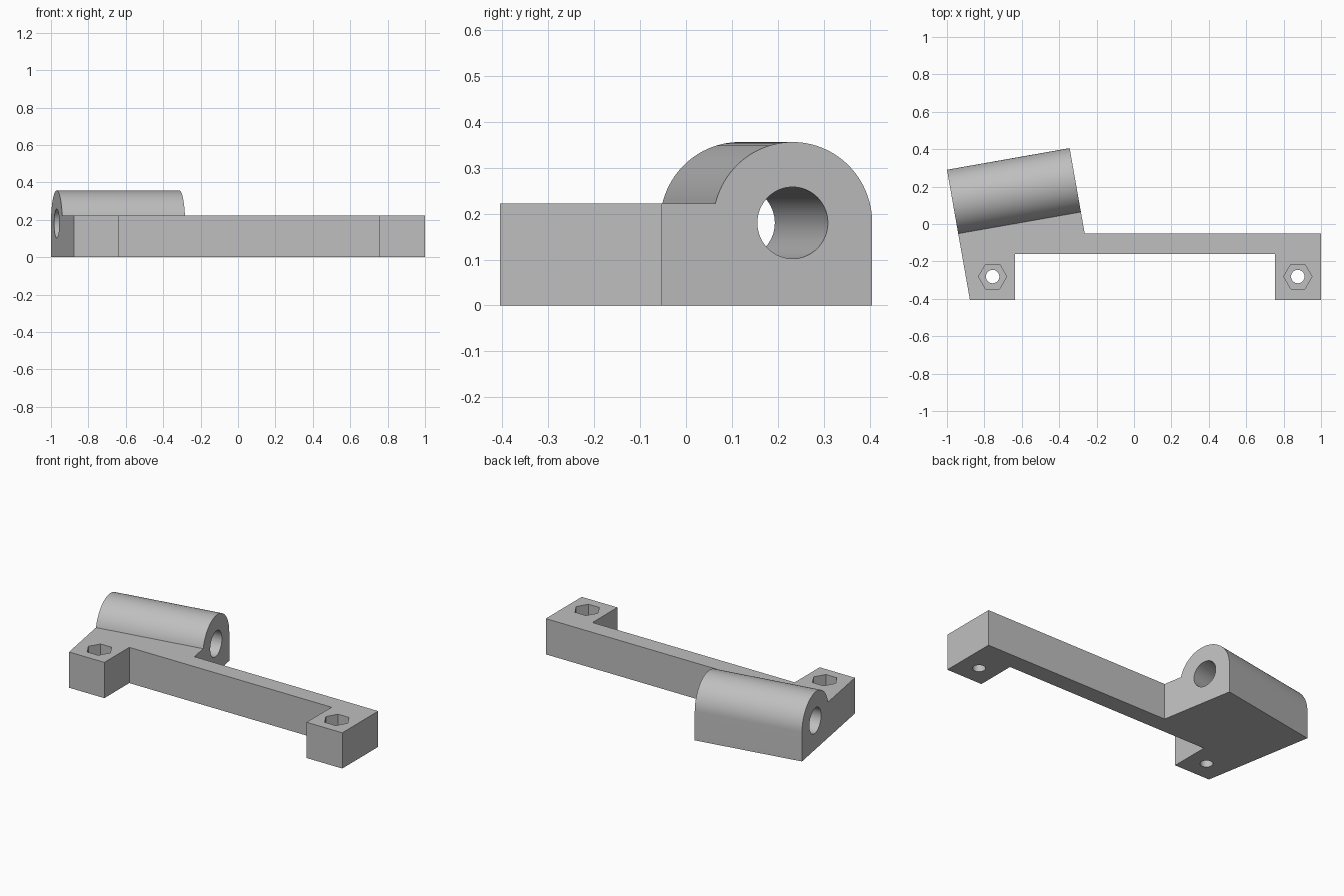
import bpy, bmesh, math
from mathutils import Matrix, Vector

if "Cube" in bpy.data.objects:
    bpy.data.objects.remove(bpy.data.objects["Cube"])

H = 0.222                     # plate thickness
R, AXIS_Z = 0.176, 0.18       # sleeve radius and axis height
BORE = 0.078
ANG = math.radians(10)
ALONG = Vector((math.cos(ANG), math.sin(ANG), 0))     # sleeve axis
BACK = Vector((-math.sin(ANG), math.cos(ANG), 0))     # across the sleeve
LENGTH = 0.666
START = Vector((-1.0, 0.29, 0)) - BACK * R            # left end of the axis

grey = bpy.data.materials.new("grey plastic")
grey.diffuse_color = (0.52, 0.52, 0.52, 1)
grey.use_nodes = True
grey.node_tree.nodes["Principled BSDF"].inputs["Base Color"].default_value = grey.diffuse_color


def prism(name, points, sweep):
    """Extrude a planar loop of points along a vector."""
    bm = bmesh.new()
    face = bm.faces.new([bm.verts.new(p) for p in points])
    out = bmesh.ops.extrude_face_region(bm, geom=[face])
    moved = [v for v in out["geom"] if isinstance(v, bmesh.types.BMVert)]
    bmesh.ops.translate(bm, verts=moved, vec=sweep)
    bmesh.ops.recalc_face_normals(bm, faces=bm.faces)
    mesh = bpy.data.meshes.new(name)
    bm.to_mesh(mesh)
    bm.free()
    mesh.materials.append(grey)
    obj = bpy.data.objects.new(name, mesh)
    bpy.context.collection.objects.link(obj)
    return obj


def circle(r, n):
    return [(r * math.cos(2 * math.pi * i / n), r * math.sin(2 * math.pi * i / n))
            for i in range(n)]


def combine(target, tool, operation):
    """Apply a boolean and remove the tool object."""
    mod = target.modifiers.new(operation, 'BOOLEAN')
    mod.operation, mod.solver, mod.object = operation, 'EXACT', tool
    bpy.context.view_layer.objects.active = target
    bpy.ops.object.modifier_apply(modifier=mod.name)
    bpy.data.objects.remove(tool)


def on_sleeve(u, z):
    return START + BACK * u + Vector((0, 0, z))


# Flat bracket: two feet, long bar and the slanted shoulder under the sleeve
left_in = START - BACK * 0.1
right_in = left_in + ALONG * LENGTH


def slide(p, y):
    """Follow the slanted end line from p down to a given y."""
    return p + BACK * ((y - p.y) / BACK.y)


foot_left, shoulder = slide(left_in, -0.405), slide(right_in, -0.052)
outline = [foot_left] + [Vector((x, y, 0)) for x, y in (
    (-0.635, -0.405), (-0.635, -0.16), (0.755, -0.16), (0.755, -0.405),
    (1.0, -0.405), (1.0, -0.052))] + [shoulder, right_in, left_in]
bracket = prism("bracket", outline, Vector((0, 0, H)))

# Sleeve: round top on a square foot
front = math.sqrt(R * R - (H - AXIS_Z) ** 2)
end = math.pi - math.asin((H - AXIS_Z) / R)
N = 48
profile = [(-front, 0), (R, 0)] + [
    (R * math.cos(end * i / N), AXIS_Z + R * math.sin(end * i / N)) for i in range(N + 1)]
sleeve = prism("sleeve", [on_sleeve(u, z) for u, z in profile], ALONG * LENGTH)
combine(bracket, sleeve, 'UNION')

# Bore through the sleeve
bore = prism("bore_cutter", [on_sleeve(u, AXIS_Z + w) - ALONG * 0.1 for u, w in circle(BORE, 64)],
             ALONG * (LENGTH + 0.2))
combine(bracket, bore, 'DIFFERENCE')

# Screw holes with hexagonal nut pockets in both feet
for x in (-0.756, 0.876):
    centre = Vector((x, -0.281, 0))
    for r, n, z in ((0.036, 32, -0.1), (0.0755, 6, 0.11)):
        tool = prism("hole_cutter", [centre + Vector((a, b, z)) for a, b in circle(r, n)],
                     Vector((0, 0, 0.4)))
        combine(bracket, tool, 'DIFFERENCE')

# Merge flat pieces left by the joins, then smooth the round surfaces
bm = bmesh.new()
bm.from_mesh(bracket.data)
bmesh.ops.remove_doubles(bm, verts=bm.verts, dist=0.0002)
bmesh.ops.dissolve_limit(bm, angle_limit=math.radians(0.5), verts=bm.verts, edges=bm.edges)
bm.to_mesh(bracket.data)
bm.free()
bracket.select_set(True)
bpy.context.view_layer.objects.active = bracket
bpy.ops.object.shade_smooth_by_angle(angle=math.radians(30))
